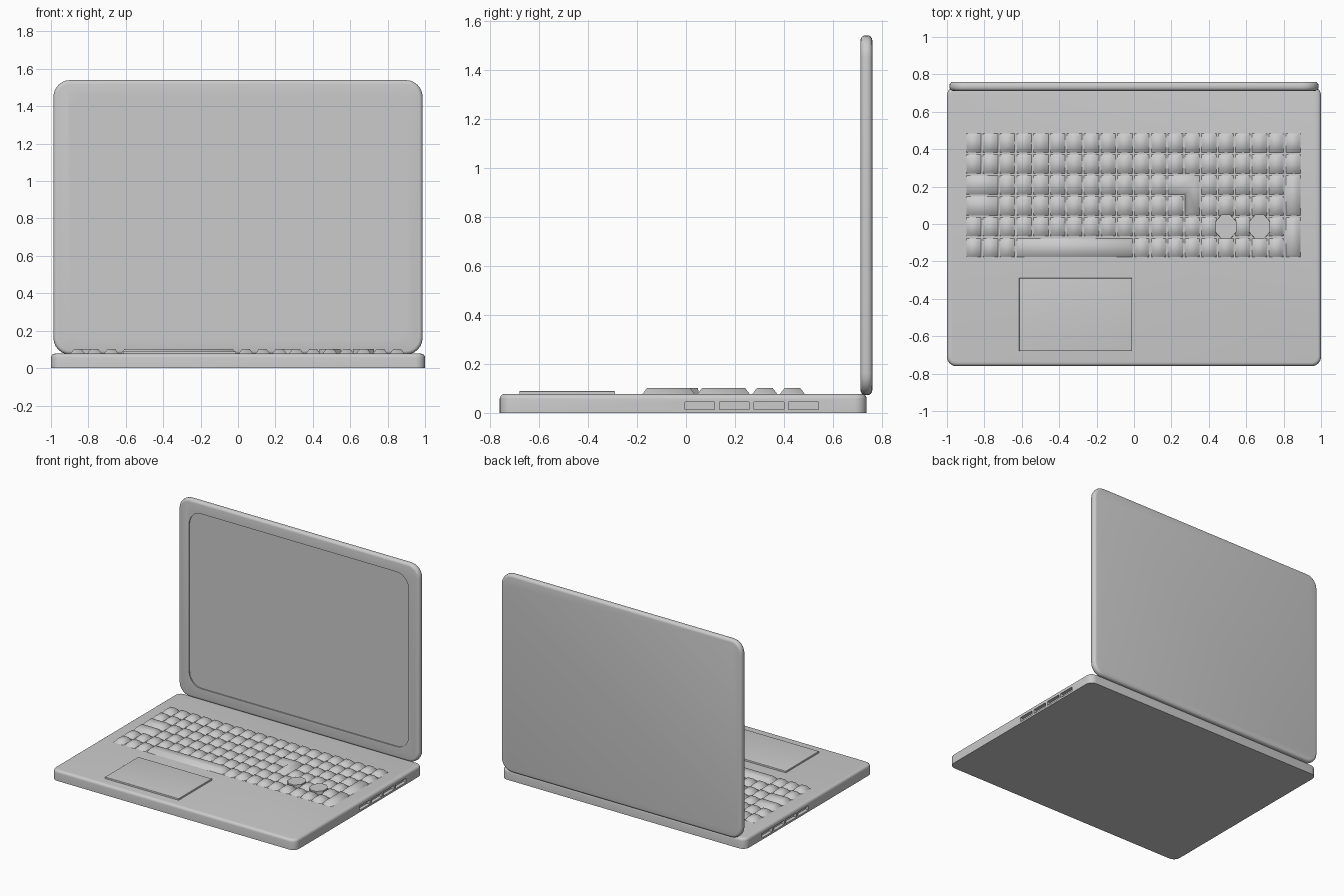
import bpy, bmesh
from math import cos, sin, pi
from mathutils import Matrix

cube = bpy.data.objects.get("Cube")
if cube:
    bpy.data.objects.remove(cube, do_unlink=True)

grey = bpy.data.materials.new("body_grey")
grey.use_nodes = True
grey.diffuse_color = (0.6, 0.6, 0.6, 1)
grey.node_tree.nodes["Principled BSDF"].inputs["Base Color"].default_value = (0.6, 0.6, 0.6, 1)


def finish(name, bm):
    mesh = bpy.data.meshes.new(name)
    bm.to_mesh(mesh)
    bm.free()
    mesh.materials.append(grey)
    ob = bpy.data.objects.new(name, mesh)
    bpy.context.collection.objects.link(ob)
    return ob


def activate(ob):
    bpy.ops.object.select_all(action='DESELECT')
    ob.select_set(True)
    bpy.context.view_layer.objects.active = ob


def slab(name, lo, hi, axis='Z', radius=0.0, edge=0.0, ends=(1,)):
    """Box with corners rounded around an axis and its end rims rounded over."""
    bm = bmesh.new()
    size = [b - a for a, b in zip(lo, hi)]
    mid = [(a + b) / 2 for a, b in zip(lo, hi)]
    bmesh.ops.create_cube(bm, size=1, matrix=Matrix.Translation(mid) @ Matrix.Diagonal((*size, 1)))
    k = 'XYZ'.index(axis)
    if radius:
        along = [e for e in bm.edges
                 if abs(e.verts[0].co[k] - e.verts[1].co[k]) > size[k] / 2]
        bmesh.ops.bevel(bm, geom=along, offset=radius, segments=6, profile=0.5, affect='EDGES')
    if edge:
        bm.normal_update()
        caps = [f for f in bm.faces if any(f.normal[k] * s > 0.9 for s in ends)]
        rims = list({e for f in caps for e in f.edges})
        bmesh.ops.bevel(bm, geom=rims, offset=edge, segments=4, profile=0.5, affect='EDGES')
    return finish(name, bm)


def cut(ob, cutter):
    cutter.hide_render = True
    mod = ob.modifiers.new("cut", 'BOOLEAN')
    mod.operation = 'DIFFERENCE'
    mod.solver = 'EXACT'
    mod.object = cutter
    activate(ob)
    bpy.ops.object.modifier_apply(modifier=mod.name)
    bpy.data.objects.remove(cutter, do_unlink=True)


def smooth(ob):
    activate(ob)
    bpy.ops.object.shade_smooth_by_angle(angle=0.6)


# Base with four shallow ports on each side
base = slab("base", (-1, -0.76, 0), (1, 0.737, 0.077), radius=0.05, edge=0.02)
for side in (-1, 1):
    for i in range(4):
        y = -0.005 + i * 0.141
        x = sorted((side * 0.975, side * 1.05))
        cut(base, slab("port_cutter", (x[0], y, 0.014), (x[1], y + 0.122, 0.045)))
smooth(base)

# Upright lid with a recessed screen
lid = slab("lid", (-0.987, 0.712, 0.072), (0.987, 0.76, 1.54), 'Y', 0.09, 0.02, (-1, 1))
cut(lid, slab("screen_cutter", (-0.9, 0.6, 0.16), (0.9, 0.72, 1.455), 'Y', 0.1))
smooth(lid)

# Touchpad plate
smooth(slab("touchpad", (-0.615, -0.68, 0.07), (-0.01, -0.29, 0.089), edge=0.004))

# Keyboard grid
PX, PY, GAP = 0.0899, 0.1122, 0.004
LEFT, TOP, DECK = -0.902, 0.49, 0.075


def key_shape(bm, points, inset=0.02, height=0.026):
    face = bm.faces.new([bm.verts.new((x, y, DECK)) for x, y in points])
    face.normal_update()
    bmesh.ops.inset_individual(bm, faces=[face], thickness=inset, depth=height,
                               use_even_offset=True)


def key(bm, col, row, cols=1, rows=1):
    x0, x1 = LEFT + col * PX + GAP, LEFT + (col + cols) * PX - GAP
    y0, y1 = TOP - (row + rows) * PY + GAP, TOP - row * PY - GAP
    key_shape(bm, [(x0, y0), (x1, y0), (x1, y1), (x0, y1)])


def keys_object(name, bm):
    for f in bm.faces:
        f.smooth = True
    return finish(name, bm)


# Wide and tall keys as (name, column, row, columns, rows)
special = [("tab_key", 0, 2, 2, 1), ("caps_key", 0, 3, 2, 1), ("space_bar", 3, 5, 7, 1),
           ("pad_plus_key", 19, 2, 1, 2), ("pad_enter_key", 19, 4, 1, 2)]
taken = {(12, 2), (13, 2), (13, 3), (15, 4), (17, 4)}
for name, c, r, w, h in special:
    bm = bmesh.new()
    key(bm, c, r, w, h)
    keys_object(name, bm)
    taken |= {(c + i, r + j) for i in range(w) for j in range(h)}

# Single keys fill the remaining cells
bm = bmesh.new()
for r in range(6):
    for c in range(20):
        if (c, r) not in taken:
            key(bm, c, r)
keys_object("single_keys", bm)

# L-shaped enter key
bm = bmesh.new()
xa, xb, xc = LEFT + 12 * PX + GAP, LEFT + 13 * PX + GAP, LEFT + 14 * PX - GAP
ya, yb, yc = TOP - 4 * PY + GAP, TOP - 3 * PY + GAP, TOP - 2 * PY - GAP
key_shape(bm, [(xb, ya), (xc, ya), (xc, yc), (xa, yc), (xa, yb), (xb, yb)])
keys_object("enter_key", bm)

# Two flat-topped eight-sided keys that overhang their neighbours
bm = bmesh.new()
for c in (15, 17):
    cx, cy = LEFT + (c + 0.5) * PX, TOP - 4.5 * PY
    ring = [(cx + 0.062 * cos((i + 0.5) * pi / 4), cy + 0.071 * sin((i + 0.5) * pi / 4))
            for i in range(8)]
    key_shape(bm, ring, inset=0.001)
finish("round_keys", bm)
